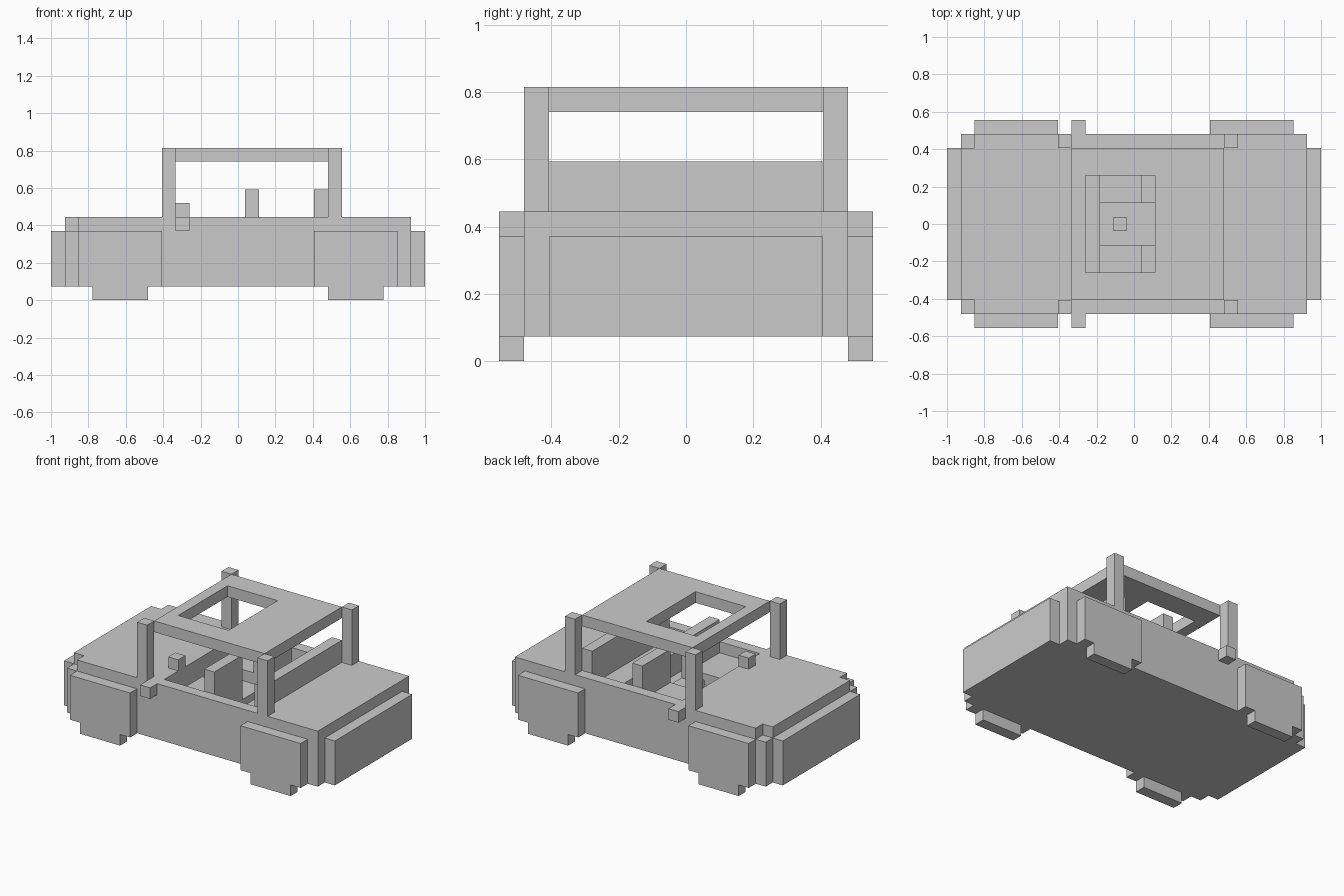
import bpy, bmesh
from mathutils import Vector

if "Cube" in bpy.data.objects:
    bpy.data.objects.remove(bpy.data.objects["Cube"])

U = 2 / 27  # block size: the car is 27 blocks long


def box(name, x, y, z, mirror=False):
    """Box from (min, max) ranges in blocks; mirror adds its twin across y = 0."""
    lo, hi = Vector((x[0], y[0], z[0])) * U, Vector((x[1], y[1], z[1])) * U
    bm = bmesh.new()
    bmesh.ops.create_cube(bm, size=1)
    for v in bm.verts:
        v.co = (lo + hi) / 2 + Vector(a * b for a, b in zip(v.co, hi - lo))
    me = bpy.data.meshes.new(name)
    bm.to_mesh(me)
    bm.free()
    ob = bpy.data.objects.new(name, me)
    bpy.context.scene.collection.objects.link(ob)
    if mirror:
        m = ob.modifiers.new("mirror", 'MIRROR')
        m.use_axis = (False, True, False)
        m.use_mirror_merge = False
    return ob


def cut(target, cutter):
    m = target.modifiers.new("cut", 'BOOLEAN')
    m.operation, m.solver, m.object = 'DIFFERENCE', 'EXACT', cutter
    cutter.hide_render = True
    cutter.hide_set(True)


# Body shell with an open cabin and lowered front corners
body = box("body", (-12.5, 12.5), (-6.5, 6.5), (1, 6))
cut(body, box("cabin_cutter", (-3.5, 6.5), (-5.5, 5.5), (3, 9)))
cut(body, box("corner_cutter", (-14, -11.5), (5.5, 8), (5, 8), mirror=True))

# Bumpers, fenders and wheels
for end, s in (("front", -1), ("rear", 1)):
    span = lambda a, b: tuple(sorted((s * a, s * b)))
    box(end + "_bumper", span(12.5, 13.5), (-5.5, 5.5), (1, 5))
    box(end + "_fenders", span(5.5, 11.5), (6.5, 7.5), (1, 5), mirror=True)
    box(end + "_wheels", span(6.5, 10.5), (6.5, 7.5), (0, 1), mirror=True)

# Roof pillars and roof with sunroof opening
box("front_pillars", (-5.5, -4.5), (5.5, 6.5), (6, 11), mirror=True)
box("rear_pillars", (6.5, 7.5), (5.5, 6.5), (6, 11), mirror=True)
roof = box("roof", (-4.5, 6.5), (-5.5, 5.5), (10, 11))
cut(roof, box("sunroof_cutter", (-3.5, 1.5), (-3.5, 3.5), (9, 12)))

# Side mirrors and steering wheel
box("side_mirrors", (-4.5, -3.5), (6.5, 7.5), (5, 6), mirror=True)
box("steering_wheel", (-4.5, -3.5), (-3.5, -2.5), (6, 7))

# Seats, centre console and gear lever
box("front_seat_cushions", (-2.5, 0.5), (1.5, 5.5), (3, 5), mirror=True)
box("front_seat_backs", (0.5, 1.5), (1.5, 5.5), (3, 8), mirror=True)
box("centre_console", (-2.5, 1.5), (-1.5, 1.5), (3, 4))
box("gear_lever", (-1.5, -0.5), (-0.5, 0.5), (4, 5))
box("rear_seat_cushion", (3.5, 5.5), (-5.5, 5.5), (3, 5))
box("rear_seat_back", (5.5, 6.5), (-5.5, 5.5), (3, 8))
